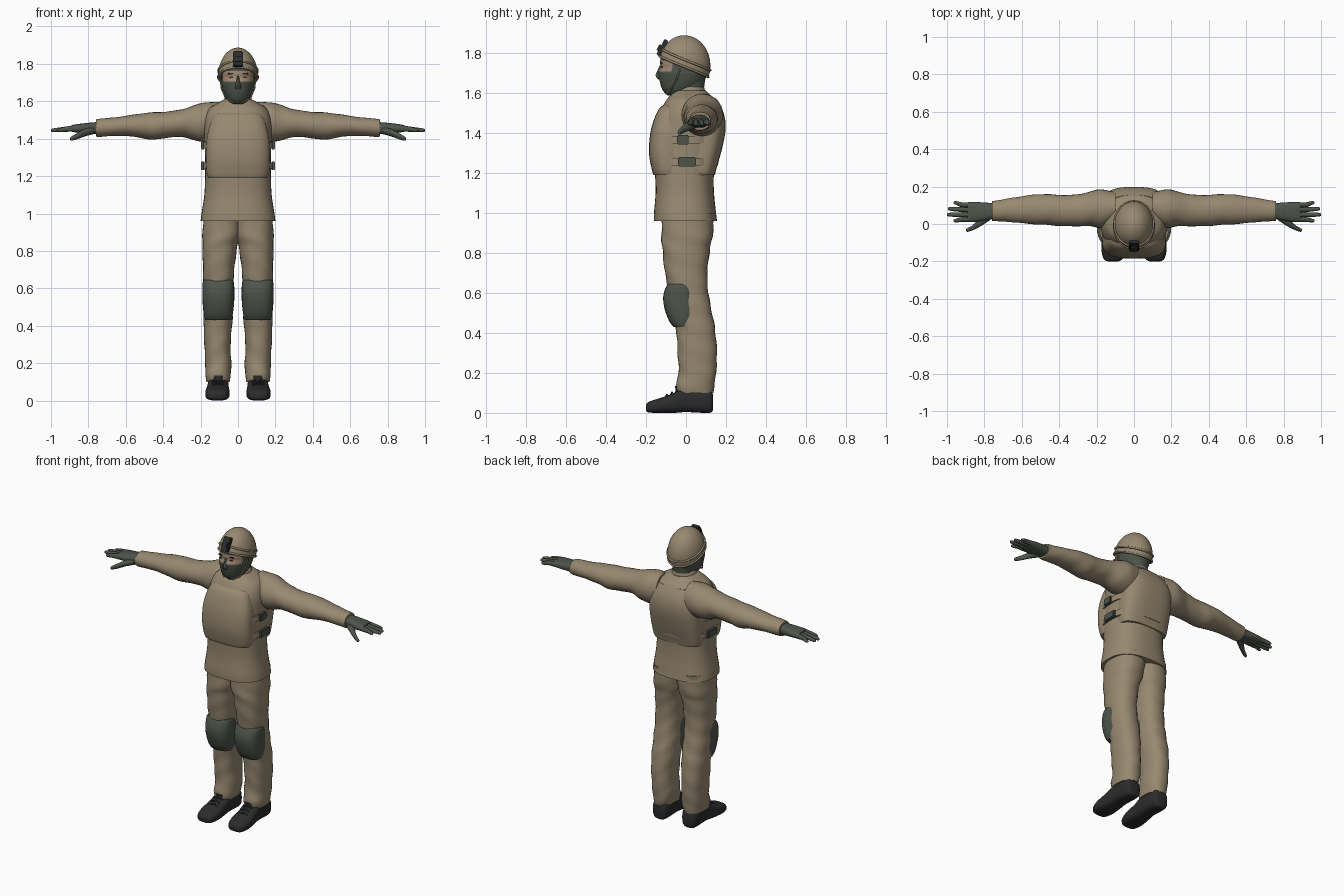
import bpy, bmesh, math
from mathutils import Vector, Matrix

if "Cube" in bpy.data.objects:
    bpy.data.objects.remove(bpy.data.objects["Cube"])


def material(name, r, g, b):
    m = bpy.data.materials.new(name)
    m.use_nodes = True
    m.diffuse_color = (r, g, b, 1)
    bsdf = m.node_tree.nodes["Principled BSDF"]
    bsdf.inputs["Base Color"].default_value = (r, g, b, 1)
    bsdf.inputs["Roughness"].default_value = .8
    return m


TAN = material("tan cloth", .31, .25, .165)
GREEN = material("grey green cloth", .075, .09, .07)
BLACK = material("black rubber", .025, .025, .026)
SKIN = material("skin", .36, .25, .17)


def finish(name, bm, mat, mirror=False):
    """Turn a bmesh into a smooth-shaded object, optionally mirrored in x."""
    bmesh.ops.recalc_face_normals(bm, faces=bm.faces)
    for f in bm.faces:
        f.smooth = True
    for e in bm.edges:
        e.smooth = len(e.link_faces) == 2 and e.calc_face_angle(0) < math.radians(42)
    me = bpy.data.meshes.new(name)
    bm.to_mesh(me)
    bm.free()
    me.materials.append(mat)
    ob = bpy.data.objects.new(name, me)
    bpy.context.collection.objects.link(ob)
    if mirror:
        ob.modifiers.new("mirror", "MIRROR").use_clip = False
    return ob


def spline(rows, steps):
    """Smoothly interpolate rows of numbers."""
    out = []
    for i in range(len(rows) - 1):
        a, b, c, d = (rows[max(0, min(len(rows) - 1, i + k))] for k in (-1, 0, 1, 2))
        for s in range(steps):
            t = s / steps
            out.append([q + t * (r - p) / 2 + t * t * (p - 2.5 * q + 2 * r - w / 2)
                        + t ** 3 * (1.5 * (q - r) + (w - p) / 2)
                        for p, q, r, w in zip(a, b, c, d)])
    return out + [list(rows[-1])]


def loft(name, axis, rows, mat, mirror=False, power=2.0, n=28, steps=4, wrinkle=0):
    """Skin cross-sections given as (position, low, high, low, high) along an axis."""
    bm = bmesh.new()
    rings = []
    for t, lo1, hi1, lo2, hi2 in spline(rows, steps):
        ring = []
        for k in range(n):
            a = math.tau * k / n
            c, s = math.cos(a), math.sin(a)
            w = 1 + wrinkle * math.sin(55 * t + 2 * math.sin(a) + 3 * c)
            u = (lo1 + hi1) / 2 + w * (hi1 - lo1) / 2 * math.copysign(abs(c) ** (2 / power), c)
            v = (lo2 + hi2) / 2 + w * (hi2 - lo2) / 2 * math.copysign(abs(s) ** (2 / power), s)
            ring.append(bm.verts.new({"x": (t, u, v), "y": (u, t, v), "z": (u, v, t)}[axis]))
        rings.append(ring)
    for a, b in zip(rings, rings[1:]):
        for k in range(n):
            bm.faces.new((a[k], a[k - 1], b[k - 1], b[k]))
    bm.faces.new(rings[0])
    bm.faces.new(rings[-1])
    return finish(name, bm, mat, mirror)


def body(name, rows, mat, **kw):
    """Loft up z, with rows (z, half width, front, back)."""
    return loft(name, "z", [(z, -w, w, f, b) for z, w, f, b in rows], mat, **kw)


def box(name, loc, size, mat, tilt=0, mirror=False):
    bm = bmesh.new()
    bmesh.ops.create_cube(bm, size=1, matrix=Matrix.Translation(loc)
                          @ Matrix.Rotation(tilt, 4, "X") @ Matrix.Diagonal((*size, 1)))
    bmesh.ops.bevel(bm, geom=bm.edges[:], offset=min(size) * .2, segments=2, affect="EDGES")
    return finish(name, bm, mat, mirror)


def cord(name, points, radius, mat, mirror=False, closed=False):
    """Thin round cord through points."""
    cu = bpy.data.curves.new(name, "CURVE")
    cu.dimensions = "3D"
    cu.bevel_depth = radius
    cu.bevel_resolution = 2
    sp = cu.splines.new("POLY")
    sp.points.add(len(points) - 1)
    for p, q in zip(sp.points, points):
        p.co = (*q, 1)
    sp.use_cyclic_u = closed
    sp.use_smooth = True
    cu.materials.append(mat)
    ob = bpy.data.objects.new(name, cu)
    bpy.context.collection.objects.link(ob)
    if mirror:
        ob.modifiers.new("mirror", "MIRROR")


# Jacket and collar
body("jacket", [(.96, .2, -.16, .155), (1, .195, -.16, .15), (1.1, .18, -.152, .14),
                (1.2, .176, -.155, .14), (1.3, .176, -.16, .16), (1.42, .18, -.15, .185),
                (1.5, .178, -.13, .18), (1.56, .155, -.1, .155), (1.59, .11, -.075, .12),
                (1.61, .075, -.06, .1)], TAN, power=2.5, n=40)
body("collar", [(1.53, .11, -.09, .13), (1.58, .085, -.068, .1), (1.625, .068, -.06, .092),
                (1.63, .06, -.05, .085)], TAN)

# Armour panels with side straps and buckles
body("front_panel", [(1.19, .16, -.163, 0), (1.22, .168, -.172, 0), (1.3, .172, -.185, 0),
                     (1.4, .168, -.178, 0), (1.48, .15, -.155, 0), (1.525, .13, -.13, 0),
                     (1.545, .1, -.1, 0)], TAN, power=2.8, n=40)
body("back_panel", [(1.19, .16, 0, .145), (1.22, .168, 0, .152), (1.32, .172, 0, .18),
                    (1.42, .17, 0, .198), (1.5, .16, 0, .188), (1.56, .13, 0, .155)],
     TAN, power=2.8, n=40)
for label, z, y, size in (("lower", 1.255, .005, .09), ("upper", 1.365, -.015, .06)):
    body(label + "_side_strap", [(z - .018, .188, -.157, .16), (z + .018, .188, -.157, .165)],
         TAN, power=2.5, n=40, steps=1)
    box(label + "_strap_buckle", (.188, y, z), (.022, size, .046), GREEN, mirror=True)

# Sleeves
loft("sleeve", "x", [(.1, .01, .17, 1.4, 1.595), (.17, -.02, .185, 1.385, 1.595),
                     (.23, -.012, .175, 1.39, 1.58), (.3, -.012, .158, 1.41, 1.557),
                     (.4, -.01, .155, 1.402, 1.543), (.47, -.004, .16, 1.395, 1.54),
                     (.55, 0, .155, 1.41, 1.53), (.65, .01, .14, 1.415, 1.515),
                     (.74, .015, .125, 1.41, 1.507), (.76, .018, .122, 1.413, 1.503)],
     TAN, True, wrinkle=.012)

# Gloved hands
loft("palm", "x", [(.74, .03, .11, 1.425, 1.49), (.8, .018, .115, 1.428, 1.485),
                   (.86, .01, .118, 1.432, 1.478), (.89, .012, .116, 1.438, 1.472)],
     GREEN, True, power=2.6)
for label, y, tip, shift in (("index", .024, .965, -.006), ("middle", .05, 1, 0),
                             ("ring", .077, .995, .004), ("little", .103, .965, .01)):
    end = y + shift
    loft(label + "_finger", "x", [(.86, y - .014, y + .014, 1.438, 1.472),
                                  (.92, y - .013, y + .013, 1.437, 1.465),
                                  (tip - .012, end - .01, end + .01, 1.435, 1.455),
                                  (tip, end - .004, end + .004, 1.441, 1.449)], GREEN, True, n=12)
loft("thumb", "x", [(.77, .02, .07, 1.425, 1.465), (.82, -.012, .035, 1.412, 1.452),
                    (.86, -.032, -.004, 1.397, 1.43), (.89, -.042, -.022, 1.39, 1.412),
                    (.898, -.036, -.028, 1.396, 1.405)], GREEN, True, n=12)

# Trousers
loft("trouser_leg", "z", [(.1, .045, .168, -.045, .135), (.14, .038, .175, -.05, .143),
                          (.2, .036, .175, -.037, .15), (.3, .04, .18, -.042, .155),
                          (.42, .03, .184, -.05, .145), (.5, .027, .185, -.07, .13),
                          (.6, .027, .185, -.085, .112), (.7, .02, .187, -.105, .107),
                          (.82, .004, .19, -.118, .12), (.88, -.015, .19, -.123, .133),
                          (1, -.03, .185, -.12, .14)], TAN, True, power=2.3, wrinkle=.02)
loft("knee_pad", "z", [(.43, .036, .175, -.062, .05), (.46, .028, .183, -.085, .06),
                       (.52, .021, .189, -.107, .065), (.58, .019, .19, -.114, .06),
                       (.63, .022, .189, -.1, .05), (.645, .028, .182, -.088, .04)],
     GREEN, True, power=2.6)

# Boots
loft("boot", "y", [(-.2, .085, .14, .012, .04), (-.185, .06, .163, .002, .056),
                   (-.13, .045, .175, 0, .074), (-.06, .048, .168, 0, .1),
                   (0, .05, .162, .004, .13), (.09, .052, .16, 0, .13),
                   (.125, .06, .152, .002, .115), (.135, .08, .135, .015, .09)],
     BLACK, True, power=3)
loft("boot_cuff", "z", [(.06, .056, .158, -.045, .12), (.135, .052, .16, -.055, .125)],
     BLACK, True, steps=1)
for i in range(3):
    y, z = -.1 + .025 * i, .09 + .012 * i
    cord("boot_lace", [(.075, y, z - .01), (.108, y + .005, z), (.14, y, z - .01)], .005, BLACK, True)

# Masked head
head = body("head", [(1.585, .03, -.09, -.02), (1.61, .06, -.115, .04), (1.65, .078, -.13, .085),
                     (1.69, .088, -.137, .105), (1.705, .089, -.137, .108), (1.73, .09, -.128, .11),
                     (1.75, .09, -.13, .11), (1.8, .088, -.122, .1)], GREEN, power=2.2, n=40)
head.data.materials.append(SKIN)
for p in head.data.polygons:
    if 1.705 < p.center.z < 1.757 and p.center.y < -.07:
        p.material_index = 1
body("neck", [(1.54, .066, -.045, .09), (1.62, .062, -.04, .09), (1.69, .07, -.04, .1)], GREEN)
loft("nose", "z", [(1.665, -.018, .018, -.138, -.1), (1.685, -.016, .016, -.152, -.1),
                   (1.708, -.011, .011, -.144, -.1), (1.735, -.007, .007, -.132, -.1)], GREEN, n=12)
box("eye", (.034, -.121, 1.728), (.022, .008, .009), BLACK, mirror=True)
box("eyebrow", (.036, -.122, 1.748), (.036, .009, .007), BLACK, mirror=True)
cord("chin_strap", [(.094, -.03, 1.72), (.089, -.045, 1.67), (.066, -.075, 1.615),
                    (.03, -.1, 1.595)], .004, TAN, True)

# Helmet: a dome cut along a sloping rim, with rim cord, goggle band and front mount
centre = Vector((0, -.008, 1.735))
radii = Vector((.106, .13, .152))
bm = bmesh.new()
bmesh.ops.create_uvsphere(bm, u_segments=40, v_segments=24, radius=1,
                          matrix=Matrix.Translation(centre) @ Matrix.Diagonal((*radii, 1)))
bmesh.ops.bisect_plane(bm, geom=bm.verts[:] + bm.edges[:] + bm.faces[:],
                       plane_co=(0, 0, 1.725), plane_no=(0, .4, 1), clear_inner=True)
bmesh.ops.holes_fill(bm, edges=[e for e in bm.edges if e.is_boundary])
finish("helmet", bm, TAN)


def rim(height, grow):
    """Sloping loop that follows the dome surface."""
    loop = []
    for k in range(40):
        a = math.tau * k / 40
        z = height - .4 * radii.y * math.sin(a)
        r = math.sqrt(max(.1, 1 - ((z - centre.z) / radii.z) ** 2)) + grow
        loop.append((radii.x * r * math.cos(a), centre.y + radii.y * r * math.sin(a), z))
    return loop


cord("helmet_rim", rim(1.73, 0), .006, TAN, closed=True)
cord("goggle_band", rim(1.765, .01), .006, TAN, closed=True)
box("helmet_mount", (0, -.118, 1.825), (.054, .022, .09), BLACK, tilt=-.5)
box("mount_clip", (0, -.133, 1.825), (.036, .016, .034), BLACK, tilt=-.5)
